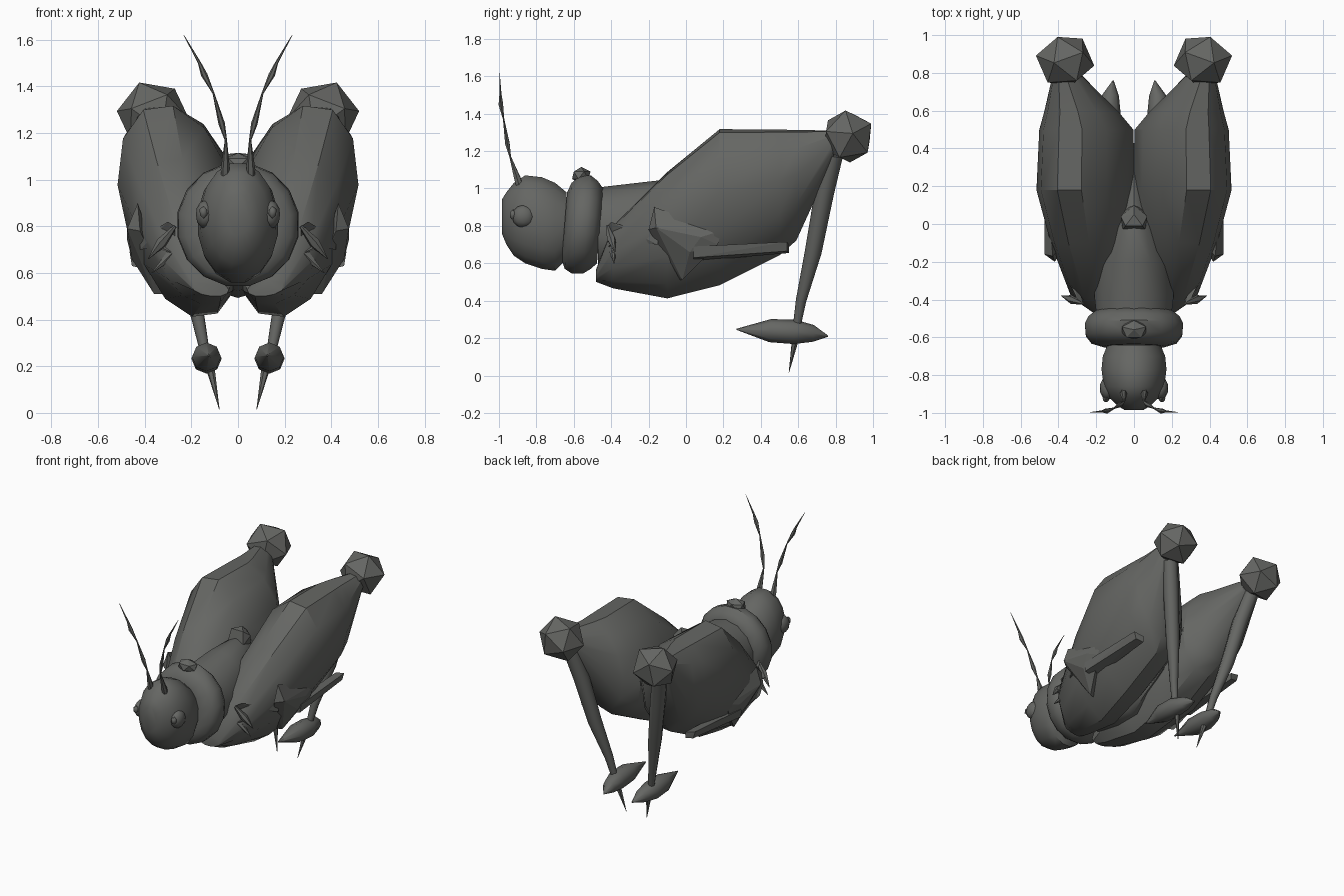
import bpy, bmesh, math
from mathutils import Vector, Euler

if "Cube" in bpy.data.objects:
    bpy.data.objects.remove(bpy.data.objects["Cube"])

grey = bpy.data.materials.new("dark_grey")
grey.diffuse_color = (0.13, 0.133, 0.125, 1)
grey.use_nodes = True
grey.node_tree.nodes["Principled BSDF"].inputs["Base Color"].default_value = grey.diffuse_color


def finish(bm, name, smooth=None):
    """Turn a bmesh into a named object, optionally smooth shaded."""
    bmesh.ops.recalc_face_normals(bm, faces=bm.faces)
    mesh = bpy.data.meshes.new(name)
    bm.to_mesh(mesh)
    bm.free()
    mesh.materials.append(grey)
    ob = bpy.data.objects.new(name, mesh)
    bpy.context.collection.objects.link(ob)
    if smooth:
        bpy.ops.object.select_all(action='DESELECT')
        bpy.context.view_layer.objects.active = ob
        ob.select_set(True)
        bpy.ops.object.shade_smooth_by_angle(angle=math.radians(smooth))
    return ob


def skin(bm, rings):
    """Bridge rings of points and cap both ends."""
    vs = [[bm.verts.new(p) for p in r] for r in rings]
    n = len(vs[0])
    for a, b in zip(vs, vs[1:]):
        for i in range(n):
            j = (i + 1) % n
            bm.faces.new((a[i], a[j], b[j], b[i]))
    bm.faces.new(vs[0])
    bm.faces.new(vs[-1])


def loft(name, sections, n, lean=0.0, smooth=40, flip=1, phase=.5, rake=0.0):
    """Sections along y: (y, x_min, x_max, z_min, z_max).
    lean tips the top outward, rake tips it backward."""
    rings = []
    k = 1 / math.cos(math.pi / n) if phase == .5 else 1.01
    for y, x0, x1, z0, z1 in sections:
        cx, cz, w, h = (x0 + x1) / 2, (z0 + z1) / 2, (x1 - x0) / 2, (z1 - z0) / 2
        ring = []
        for i in range(n):
            t = (i + phase) * math.tau / n
            c, s = math.cos(t) * k, math.sin(t) * k
            x = cx + w * (math.sqrt(1 - lean * lean) * c + lean * s)
            ring.append((flip * x, y + rake * h * s, cz + h * s))
        rings.append(ring)
    bm = bmesh.new()
    skin(bm, rings)
    return finish(bm, name, smooth)


def tube(name, path, n, flip=1, smooth=50):
    """Tapered tube through points (x, y, z, radius)."""
    pts = [Vector((flip * p[0], p[1], p[2])) for p in path]
    q = (pts[-1] - pts[0]).to_track_quat('Z', 'Y')
    rings = []
    for p, (_, _, _, r) in zip(pts, path):
        rings.append([p + q @ Vector((r * math.cos(i * math.tau / n),
                                      r * math.sin(i * math.tau / n), 0)) for i in range(n)])
    bm = bmesh.new()
    skin(bm, rings)
    return finish(bm, name, smooth)


def ball(name, centre, radii, sub, flip=1, smooth=None, turn=(0, 0, 0)):
    bm = bmesh.new()
    bmesh.ops.create_icosphere(bm, subdivisions=sub, radius=1)
    rot = Euler([math.radians(a) for a in turn]).to_matrix()
    for v in bm.verts:
        p = rot @ v.co
        v.co = Vector((flip * (centre[0] + p.x * radii[0]),
                       centre[1] + p.y * radii[1], centre[2] + p.z * radii[2]))
    return finish(bm, name, smooth)


def hull(name, pts, flip=1):
    bm = bmesh.new()
    for x, y, z in pts:
        bm.verts.new((flip * x, y, z))
    bmesh.ops.convex_hull(bm, input=bm.verts)
    bmesh.ops.delete(bm, geom=[v for v in bm.verts if not v.link_faces], context='VERTS')
    return finish(bm, name)


def sym(rows):
    """Expand (y, half_width, z_min, z_max) into symmetric sections."""
    return [(y, -w, w, a, b) for y, w, a, b in rows]


# Head, collar and body on the centre line
loft("head", sym([(-.985, .05, .76, .94), (-.96, .09, .70, .98), (-.92, .13, .64, 1.03),
                  (-.86, .16, .60, 1.07), (-.77, .172, .57, 1.06), (-.70, .165, .56, 1.03),
                  (-.64, .14, .62, .98)]), 16)
loft("collar", sym([(-.65, .16, .62, .98), (-.63, .225, .57, 1.03), (-.59, .255, .545, 1.065),
                    (-.53, .26, .545, 1.07), (-.49, .24, .57, 1.04), (-.46, .20, .60, 1.0)]),
     16, rake=.08)
loft("body", sym([(-.47, .20, .58, 1.0), (-.38, .21, .53, 1.01), (-.2, .20, .50, 1.03),
                  (-.02, .14, .50, 1.05), (.12, .07, .6, 1.0), (.3, .02, .7, .85)]), 14)
ball("collar_knob", (0, -.56, 1.07), (.075, .055, .045), 1, turn=(0, 0, 18))
hull("back_knob", [(x * f, y, z) for f in (1, -1) for x, y, z in
                   ((.045, -.01, 1.11), (.07, .04, 1.07), (0, .10, 1.07), (0, .05, 1.115),
                    (.06, -.03, 1.02), (.04, .08, .98))])

for side, f in (("left", 1), ("right", -1)):
    # Head details
    ball(side + "_eye", (.14, -.87, .85), (.042, .062, .062), 2, f, 40)
    ball(side + "_pupil", (.148, -.925, .86), (.02, .02, .028), 1, f, 40)
    tube(side + "_antenna", [(.055, -.89, 1.01, .018), (.055, -.90, 1.05, .02),
                             (.052, -.94, 1.17, .005), (.07, -.955, 1.24, .014),
                             (.105, -.975, 1.37, .004), (.145, -.99, 1.45, .014),
                             (.165, -.992, 1.50, .007), (.232, -.997, 1.62, .001)], 6, f)
    # Large jumping legs
    loft(side + "_thigh", [(-.48, .04, .20, .50, .57), (-.39, .01, .33, .465, .80),
                           (-.10, -.005, .44, .41, 1.09), (.18, -.005, .515, .48, 1.32),
                           (.50, .005, .50, .64, 1.317), (.59, .08, .475, .72, 1.315),
                           (.79, .28, .43, 1.16, 1.31)], 12, .27, 32, f, .35)
    ball(side + "_knee", (.365, .865, 1.278), (.158, .147, .15), 1, f, None, (10, 20, 15))
    tube(side + "_shin", [(.35, .79, 1.18, .05), (.30, .74, .98, .052), (.235, .68, .66, .045),
                          (.17, .615, .40, .028), (.14, .59, .25, .02)], 8, f)
    tube(side + "_foot", [(.11, .76, .21, .003), (.125, .68, .225, .045), (.135, .58, .233, .065),
                          (.135, .45, .24, .062), (.125, .27, .247, .003)], 8, f)
    tube(side + "_foot_spike", [(.125, .59, .22, .022), (.08, .55, .015, .001)], 6, f)
    # Middle legs: angular joint and flat bar running back
    hull(side + "_middle_joint", [(.43, -.17, .90), (.475, -.16, .79), (.42, -.20, .78),
                                  (.475, .08, .74), (.46, .19, .775), (.45, .17, .70),
                                  (.36, -.02, .51), (.30, -.04, .51), (.455, .02, .66)], f)
    hull(side + "_middle_bar", [(.37, .04, .61), (.455, .04, .63), (.38, .04, .67), (.465, .04, .69),
                                (.38, .55, .655), (.435, .54, .665), (.38, .55, .70),
                                (.45, .54, .715)], f)
    # Front legs: folded arm with a fan of spikes
    hull(side + "_front_arm", [(.27, -.42, .80), (.30, -.40, .82), (.27, -.38, .72),
                               (.42, -.15, .75), (.42, -.15, .70), (.34, -.18, .72)], f)
    for i, (a, b) in enumerate((((.20, -.40, .76), (.37, -.385, .60)),
                                ((.22, -.40, .66), (.35, -.38, .72)),
                                ((.27, -.42, .80), (.385, -.38, .66)))):
        mid = [(p + q) / 2 for p, q in zip(a, b)]
        tube(side + "_front_spike_%d" % i, [(*a, .008), (*mid, .024), (*b, .002)], 6, f)
